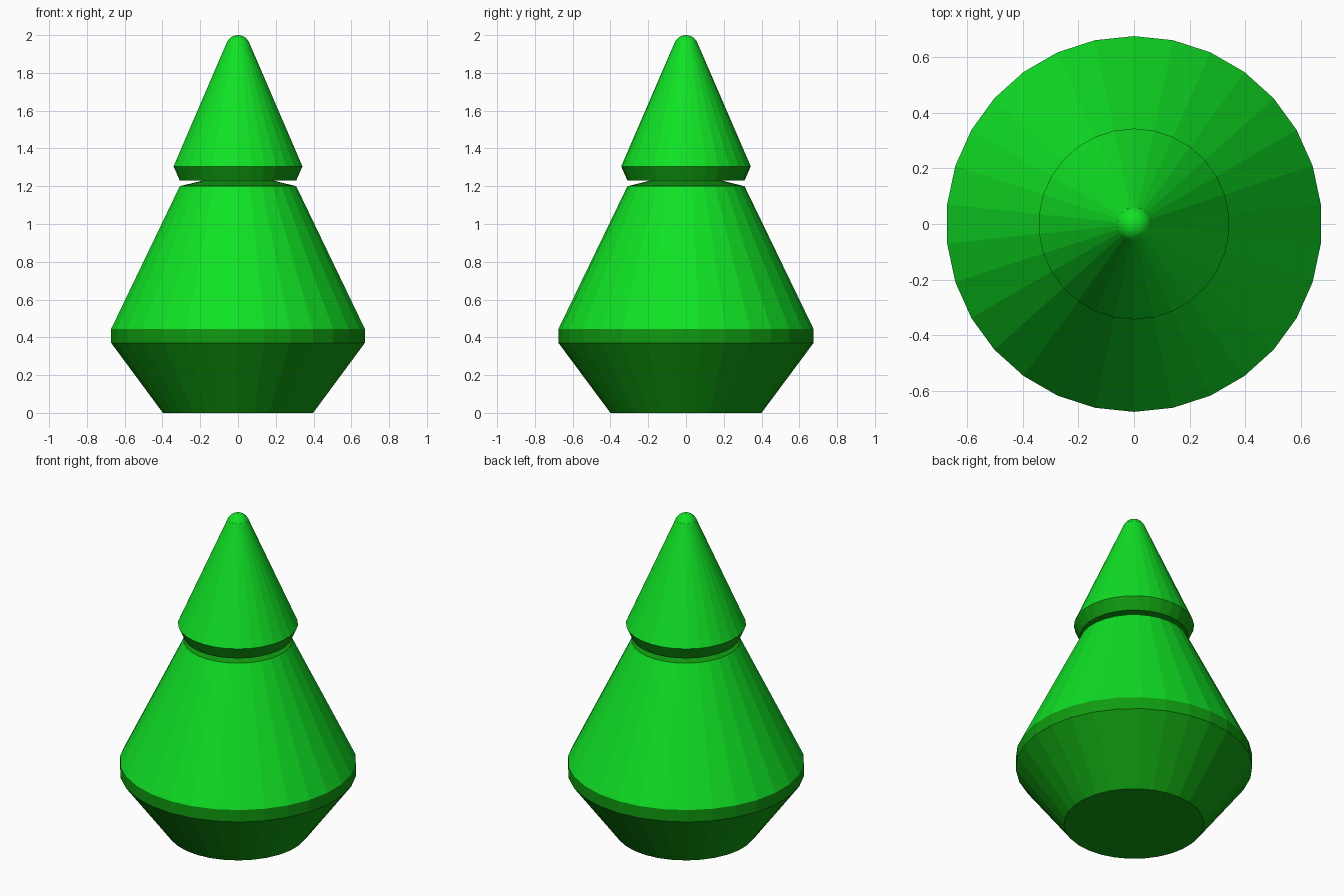
import bpy, bmesh
from math import sin, cos, pi, radians

SIDES = 30

if "Cube" in bpy.data.objects:
    bpy.data.objects.remove(bpy.data.objects["Cube"], do_unlink=True)


def material(name, colour):
    mat = bpy.data.materials.new(name)
    mat.use_nodes = True
    mat.diffuse_color = colour
    mat.node_tree.nodes["Principled BSDF"].inputs["Base Color"].default_value = colour
    return mat


bright = material("bright green", (0.005, 0.76, 0.018, 1))
dark = material("dark green", (0.005, 0.33, 0.005, 1))


def lathe(name, profile, bright_bands=(), smooth=False):
    """Revolve (radius, height) points; the listed bands are bright, the rest dark."""
    bm = bmesh.new()
    rings = []
    for r, z in profile:
        angles = [pi / 2 + 2 * pi * i / SIDES for i in range(SIDES)]
        rings.append([bm.verts.new((r * cos(a), r * sin(a), z)) for a in angles])
    bm.faces.new(rings[0][::-1]).material_index = 1
    for k, (low, high) in enumerate(zip(rings, rings[1:])):
        for i in range(SIDES):
            j = (i + 1) % SIDES
            face = bm.faces.new((low[i], low[j], high[j], high[i]))
            face.material_index = 0 if k in bright_bands else 1
            face.smooth = smooth
    top = bm.faces.new(rings[-1])
    top.material_index = 0 if len(profile) - 2 in bright_bands else 1
    top.smooth = smooth
    mesh = bpy.data.meshes.new(name)
    bm.to_mesh(mesh)
    bm.free()
    obj = bpy.data.objects.new(name, mesh)
    bpy.context.collection.objects.link(obj)
    mesh.materials.append(bright)
    mesh.materials.append(dark)
    return obj


# Lower tier: tapered base, rim, large cone and shallow collar
lathe("lower_tier", [(0.4, 0), (0.675, 0.37), (0.675, 0.445), (0.31, 1.2), (0.18, 1.232)],
      bright_bands=(2,))

# Upper tier: bevelled underside and small cone
lathe("upper_tier", [(0.31, 1.23), (0.343, 1.305), (0.06, 1.96)], bright_bands=(1,))

# Rounded tip, tangent to the small cone
tip_r, tip_z = 0.065, 1.935
arc = [radians(23 + 11 * i) for i in range(7)]
lathe("rounded_tip", [(tip_r * cos(a), tip_z + tip_r * sin(a)) for a in arc],
      bright_bands=range(6), smooth=True)
